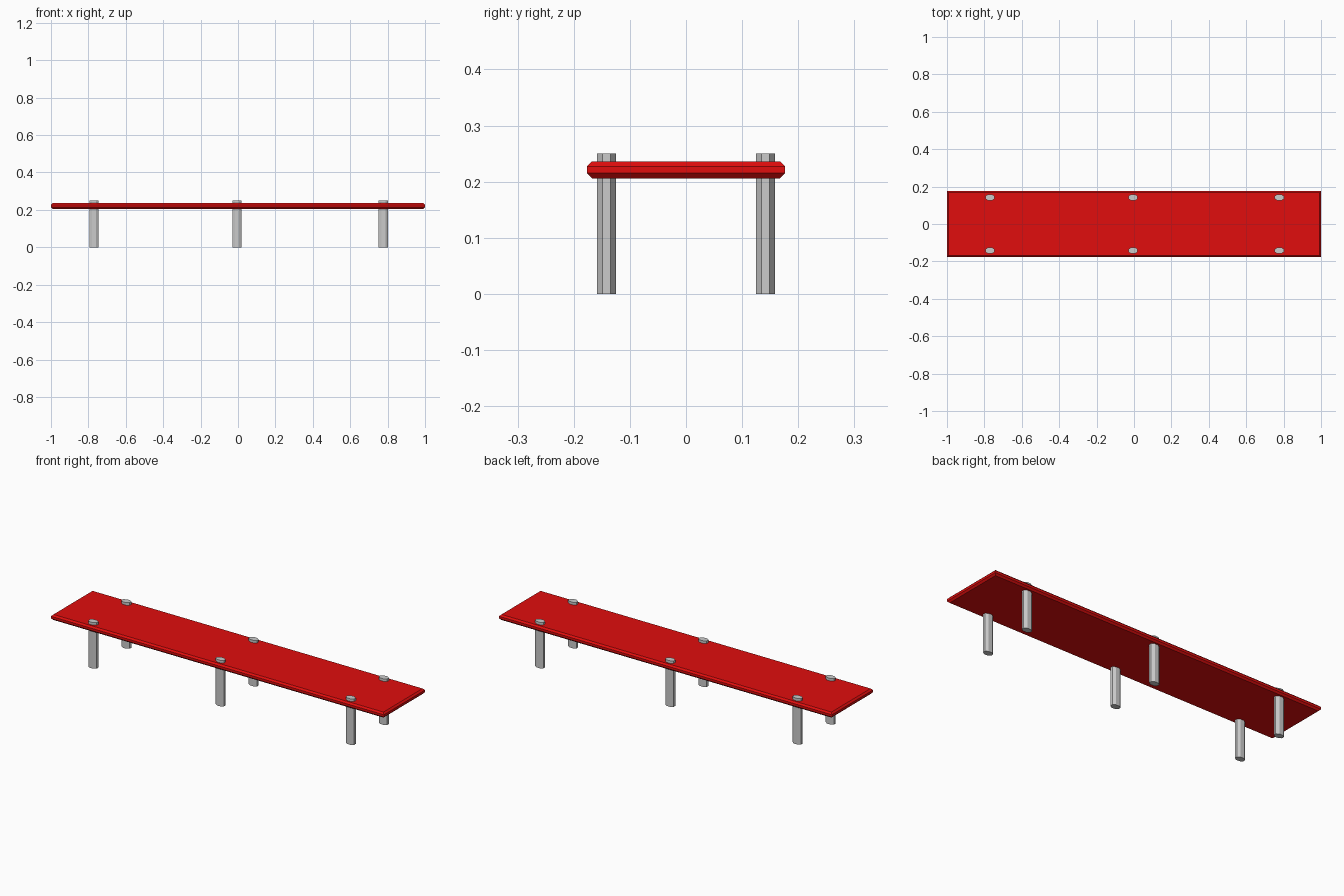
import bpy, bmesh, math
from mathutils import Matrix

if "Cube" in bpy.data.objects:
    bpy.data.objects.remove(bpy.data.objects["Cube"])


def make_object(name, bm, mat=None):
    bmesh.ops.recalc_face_normals(bm, faces=bm.faces)
    mesh = bpy.data.meshes.new(name)
    bm.to_mesh(mesh)
    bm.free()
    obj = bpy.data.objects.new(name, mesh)
    bpy.context.collection.objects.link(obj)
    if mat:
        mesh.materials.append(mat)
    return obj


red = bpy.data.materials.new("red_paint")
red.diffuse_color = (0.75, 0.004, 0.004, 1)
red.use_nodes = True
red.node_tree.nodes["Principled BSDF"].inputs["Base Color"].default_value = red.diffuse_color

# Board with chamfered top and bottom rims
bm = bmesh.new()
bmesh.ops.create_cube(bm, size=1, matrix=Matrix.Translation((0, 0, 0.221))
                      @ Matrix.Diagonal((2.0, 0.353, 0.03, 1)))
rims = [e for e in bm.edges if abs(e.verts[0].co.z - e.verts[1].co.z) < 1e-5]
bmesh.ops.bevel(bm, geom=rims, offset=0.009, segments=1, affect='EDGES')
make_object("bench_board", bm, red)

# Oval eight-sided legs poking through the board
LEG_HEIGHT = 0.25
for x, place in ((-0.77, "left"), (-0.005, "middle"), (0.777, "right")):
    for y, side in ((-0.142, "front"), (0.142, "back")):
        bm = bmesh.new()
        r = 0.5 / math.cos(math.pi / 8)
        bmesh.ops.create_cone(
            bm, cap_ends=True, segments=8, radius1=r, radius2=r, depth=1,
            matrix=Matrix.Translation((x, y, LEG_HEIGHT / 2))
            @ Matrix.Diagonal((0.05, 0.034, LEG_HEIGHT, 1))
            @ Matrix.Rotation(math.pi / 8, 4, 'Z'))
        # Turn the ring so flats face the four sides
        first = min(bm.verts, key=lambda v: abs(v.co.y - y))
        if abs(first.co.y - y) < 1e-4:
            bmesh.ops.transform(
                bm, verts=bm.verts,
                matrix=Matrix.Translation((x, y, 0)) @ Matrix.Diagonal((0.05, 0.034, 1, 1))
                @ Matrix.Rotation(math.pi / 8, 4, 'Z')
                @ Matrix.Diagonal((20, 1 / 0.034, 1, 1)) @ Matrix.Translation((-x, -y, 0)))
        make_object(f"{side}_{place}_leg", bm)
